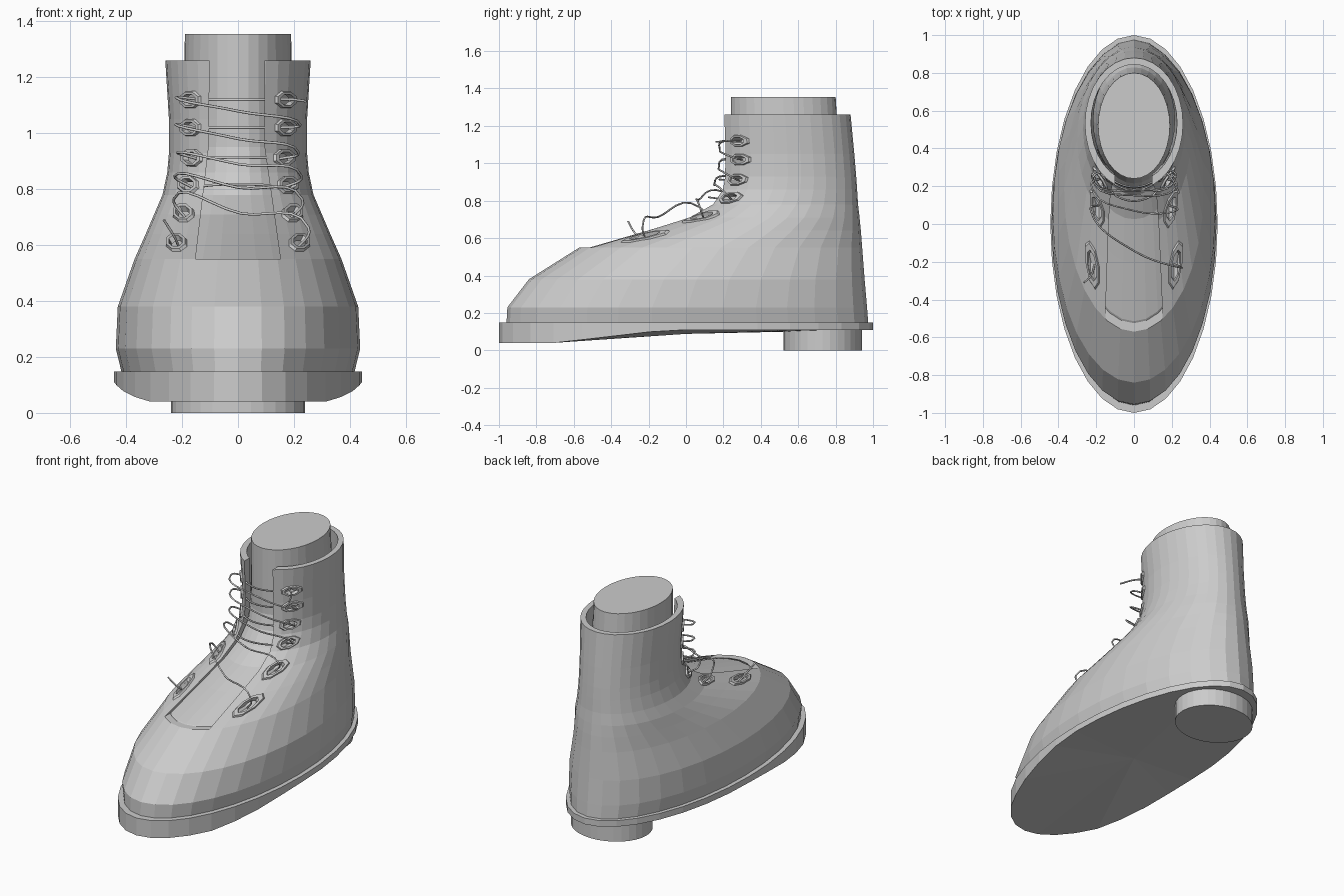
import bpy, bmesh, math
from mathutils import Vector

if "Cube" in bpy.data.objects:
    bpy.data.objects.remove(bpy.data.objects["Cube"])

grey = bpy.data.materials.new("plain_grey")
grey.diffuse_color = (0.6, 0.6, 0.6, 1)
grey.use_nodes = True
grey.node_tree.nodes["Principled BSDF"].inputs["Base Color"].default_value = grey.diffuse_color
SEG = 32

# boot outline: height, half width, front y, back y
RINGS = [(0.14, 0.415, -0.96, 0.975), (0.23, 0.437, -0.955, 0.968), (0.38, 0.43, -0.84, 0.955),
         (0.55, 0.37, -0.57, 0.942), (0.64, 0.33, -0.26, 0.935), (0.71, 0.30, -0.03, 0.928),
         (0.78, 0.27, 0.10, 0.92), (0.86, 0.253, 0.16, 0.915), (0.93, 0.247, 0.18, 0.91),
         (1.05, 0.247, 0.185, 0.90), (1.26, 0.26, 0.18, 0.88)]


def make(name, verts, faces):
    me = bpy.data.meshes.new(name)
    me.from_pydata(verts, [], faces)
    bm = bmesh.new()
    bm.from_mesh(me)
    bmesh.ops.recalc_face_normals(bm, faces=bm.faces)
    bm.to_mesh(me)
    bm.free()
    me.materials.append(grey)
    ob = bpy.data.objects.new(name, me)
    bpy.context.collection.objects.link(ob)
    return ob


def loft(name, rings):
    """Closed solid through a stack of horizontal ellipses."""
    verts, faces = [], []
    for z, rx, f, b in rings:
        for i in range(SEG):
            a = 2 * math.pi * i / SEG
            verts.append((rx * math.cos(a), (f + b) / 2 + (b - f) / 2 * math.sin(a), z))
    for r in range(len(rings) - 1):
        for i in range(SEG):
            j = (i + 1) % SEG
            faces.append((r * SEG + i, r * SEG + j, (r + 1) * SEG + j, (r + 1) * SEG + i))
    n = len(verts)
    faces += [tuple(range(SEG))[::-1], tuple(range(n - SEG, n))]
    return make(name, verts, faces)


def surf(x, z):
    """Point on the front of the boot at a given x and z."""
    for p, q in zip(RINGS, RINGS[1:]):
        if z <= q[0] or q is RINGS[-1]:
            t = (z - p[0]) / (q[0] - p[0])
            rx, f, b = (p[k] + t * (q[k] - p[k]) for k in (1, 2, 3))
            break
    return Vector((x, (f + b) / 2 - (b - f) / 2 * math.sqrt(max(0, 1 - (x / rx) ** 2)), z))


def normal(x, z):
    e = 0.02
    return (surf(x + e, z) - surf(x - e, z)).cross(surf(x, z + e) - surf(x, z - e)).normalized()


def cut(target, cutter):
    cutter.hide_render = True
    cutter.hide_viewport = True
    m = target.modifiers.new("cut", 'BOOLEAN')
    m.operation, m.solver, m.object = 'DIFFERENCE', 'EXACT', cutter


# upper: outer wall up, inner wall back down
inner = [(max(z, 0.17), rx - 0.032, f + 0.045, b - 0.035) for z, rx, f, b in RINGS]
upper = loft("boot_upper", RINGS + inner[::-1])

# foot and leg filling the boot
body = [(max(z, 0.18), rx - 0.04, f + 0.055, b - 0.045) for z, rx, f, b in RINGS[:8]]
loft("foot_and_leg", body + [(0.95, 0.205, 0.24, 0.83), (1.05, 0.195, 0.24, 0.82),
                             (1.355, 0.19, 0.24, 0.80)])

# front opening
slit = [(-0.152, 0.55), (0.152, 0.55), (0.095, 0.95), (0.095, 1.4), (-0.1, 1.4), (-0.105, 0.95)]
n = len(slit)
cut(upper, make("slit_cutter", [(x, y, z) for y in (-1.2, 0.5) for x, z in slit],
                [tuple(range(n)), tuple(range(2 * n - 1, n - 1, -1))] +
                [(i, (i + 1) % n, n + (i + 1) % n, n + i) for i in range(n)]))

# sole: flat top, arched underside
verts, faces = [], []
for i in range(SEG):
    a = 2 * math.pi * i / SEG
    x, y = 0.443 * math.cos(a), math.sin(a)
    t = min(1, max(0, (y + 0.7) / 0.6))
    verts += [(x, y, 0.148), (x, y, 0.04 + 0.07 * t)]
verts.append((0, 0, 0.088))
for i in range(SEG):
    j = (i + 1) % SEG
    faces += [(2 * i, 2 * j, 2 * j + 1, 2 * i + 1), (2 * i + 1, 2 * j + 1, 2 * SEG)]
faces.append(tuple(range(0, 2 * SEG, 2)))
make("sole", verts, faces)
loft("heel", [(0, 0.24, 0.52, 0.94), (0.125, 0.24, 0.52, 0.94)])

# eyelets: octagonal rings following the boot surface, with holes
HOLES = [(0.17, 1.12), (0.17, 1.02), (0.165, 0.912), (0.178, 0.815), (0.195, 0.713), (0.22, 0.608)]
hv, hf = [], []
for side, label in ((-1, "left"), (1, "right")):
    for k, (hx, hz) in enumerate(HOLES):
        nrm = normal(side * hx, hz)
        verts, faces = [], []
        base = len(hv)
        for i in range(8):
            a = 2 * math.pi * (i + 0.5) / 8
            c, s = math.cos(a), math.sin(a)
            for r, h in ((1, -0.008), (0.85, 0.009), (0.6, 0.009), (0.52, -0.012)):
                verts.append(surf(side * hx + 0.043 * r * c, hz + 0.035 * r * s) + nrm * h)
            y = surf(side * hx, hz).y
            hv += [(side * hx + 0.024 * c, y + d, hz + 0.02 * s) for d in (-0.15, 0.15)]
            j = (i + 1) % 8
            faces += [(4 * i + m, 4 * j + m, 4 * j + (m + 1) % 4, 4 * i + (m + 1) % 4) for m in range(4)]
            hf.append((base + 2 * i, base + 2 * j, base + 2 * j + 1, base + 2 * i + 1))
        hf += [tuple(range(base, base + 16, 2)), tuple(range(base + 1, base + 16, 2))]
        make(f"eyelet_{label}_{k + 1}", verts, faces)
cut(upper, make("hole_cutter", hv, hf))


def lace(name, pts):
    cu = bpy.data.curves.new(name, 'CURVE')
    cu.dimensions = '3D'
    cu.bevel_depth, cu.bevel_resolution, cu.resolution_u = 0.005, 1, 6
    cu.use_fill_caps = True
    sp = cu.splines.new('BEZIER')
    sp.bezier_points.add(len(pts) - 1)
    for bp, p in zip(sp.bezier_points, pts):
        bp.co = p
        bp.handle_left_type = bp.handle_right_type = 'AUTO'
    cu.materials.append(grey)
    ob = bpy.data.objects.new(name, cu)
    bpy.context.collection.objects.link(ob)
    bpy.ops.object.select_all(action='DESELECT')
    ob.select_set(True)
    bpy.context.view_layer.objects.active = ob
    bpy.ops.object.convert(target='MESH')


def through(side, k):
    """Points inside and just outside an eyelet."""
    x, z = HOLES[k]
    p, nrm = surf(side * x, z), normal(side * x, z)
    return p - nrm * 0.03, p + nrm * 0.05 + Vector((side * 0.012, 0, 0.01))


# laces: diagonals bowed over the front, straight runs behind the opening
for k in range(5):
    a0, a1 = through(-1, k)
    b0, b1 = through(1, k + 1)
    lace(f"lace_diagonal_{k + 1}", [a0, a1, (a1 + b1) / 2 + Vector((0, -0.07, 0)), b1, b0])
for k in range(4):
    x, z = HOLES[k]
    y = surf(0, z - 0.02).y + 0.035
    lace(f"lace_straight_{k + 1}", [through(-1, k)[0], (-0.09, y, z), (0.09, y, z), through(1, k)[0]])
# loose ends
lace("lace_end_low", [through(-1, 5)[0], (-0.225, -0.27, 0.625), (-0.265, -0.31, 0.69)])
lace("lace_end_high", [through(1, 0)[0], (0.2, 0.24, 1.12), (0.24, 0.16, 1.115)])
